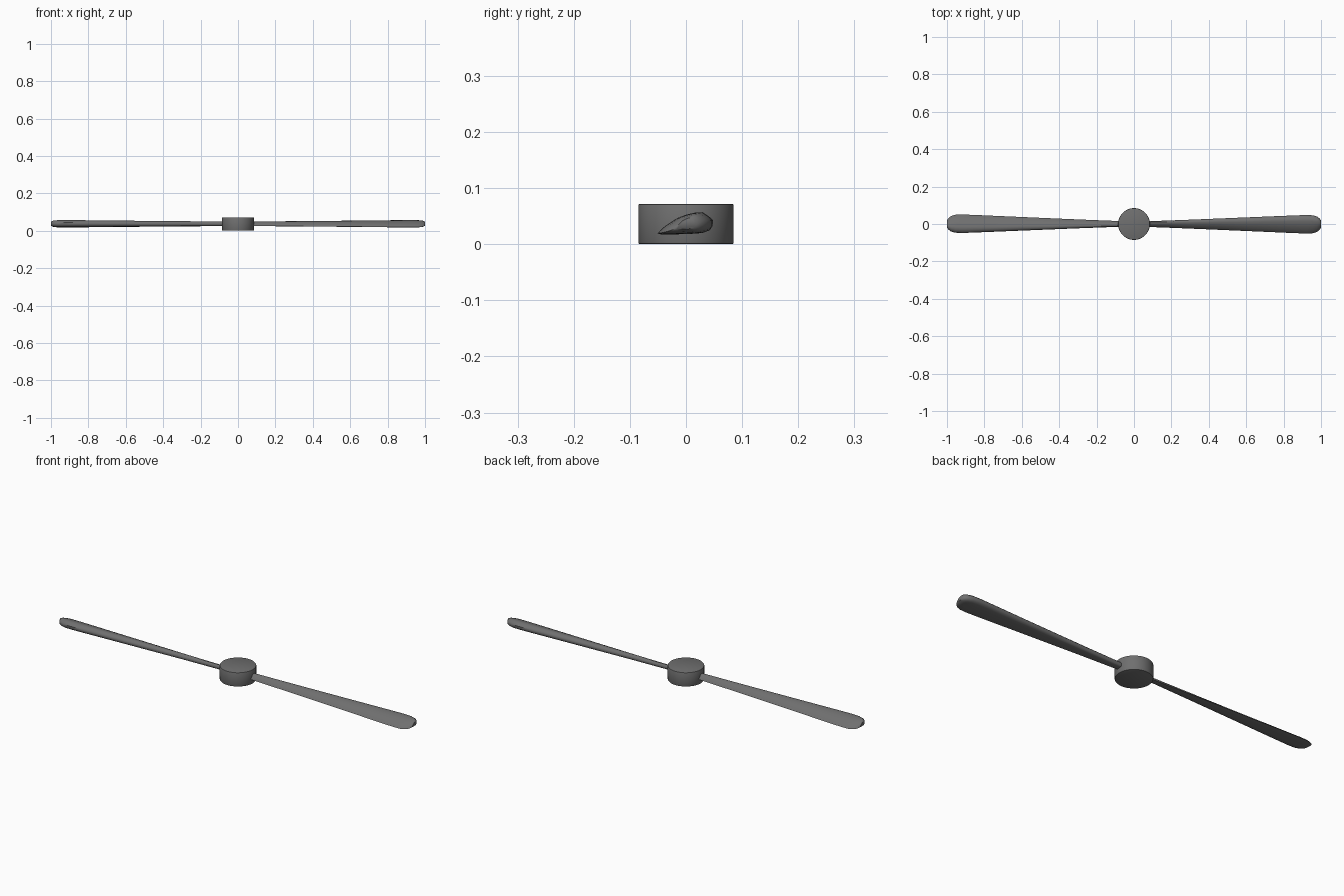
import bpy, bmesh, math

if "Cube" in bpy.data.objects:
    bpy.data.objects.remove(bpy.data.objects["Cube"])

grey = bpy.data.materials.new("dark grey")
grey.diffuse_color = (0.16, 0.16, 0.16, 1)
grey.use_nodes = True
grey.node_tree.nodes["Principled BSDF"].inputs["Base Color"].default_value = grey.diffuse_color


def finish(name, bm, angle):
    bmesh.ops.recalc_face_normals(bm, faces=bm.faces)
    me = bpy.data.meshes.new(name)
    bm.to_mesh(me)
    bm.free()
    me.materials.append(grey)
    ob = bpy.data.objects.new(name, me)
    bpy.context.collection.objects.link(ob)
    bpy.ops.object.select_all(action='DESELECT')
    ob.select_set(True)
    bpy.context.view_layer.objects.active = ob
    bpy.ops.object.shade_smooth_by_angle(angle=math.radians(angle))
    return ob


# Hub: short cylinder with softened rims
bm = bmesh.new()
bmesh.ops.create_cone(bm, cap_ends=True, segments=48, radius1=0.085,
                      radius2=0.085, depth=0.072)
bmesh.ops.translate(bm, verts=bm.verts, vec=(0, 0, 0.036))
rims = [e for e in bm.edges if abs(e.verts[0].co.z - e.verts[1].co.z) < 1e-5]
bmesh.ops.bevel(bm, geom=rims, offset=0.003, segments=2, affect='EDGES', profile=0.5)
finish("hub", bm, 40)

# Blade: pitched aerofoil section (y, z about mid height), lofted along x
SECTION = [(-1.04, -0.018), (-0.85, -0.008), (-0.62, 0.0), (-0.3, 0.01),
           (0.0, 0.0155), (0.3, 0.019), (0.6, 0.020), (0.82, 0.013),
           (0.98, 0.006), (0.97, -0.004), (0.87, -0.012), (0.6, -0.017),
           (0.2, -0.0185), (-0.4, -0.0195), (-0.9, -0.0195)]
# Stations: x, half width, height factor
STATIONS = [(0.05, 0.014, 0.62), (0.3, 0.0235, 0.70), (0.6, 0.036, 0.84),
            (0.85, 0.0465, 0.97), (0.92, 0.049, 1.0), (0.955, 0.0475, 0.99),
            (0.978, 0.041, 0.92), (0.992, 0.031, 0.78), (1.0, 0.018, 0.52)]


def blade(name, side):
    bm = bmesh.new()
    rings = [[bm.verts.new((side * x, side * y * w, 0.037 + z * h))
              for y, z in SECTION] for x, w, h in STATIONS]
    n = len(SECTION)
    for a, b in zip(rings, rings[1:]):
        for i in range(n):
            j = (i + 1) % n
            bm.faces.new((a[i], a[j], b[j], b[i]))
    bm.faces.new(rings[0])
    bm.faces.new(rings[-1])
    finish(name, bm, 50)


blade("right_blade", 1)
blade("left_blade", -1)
